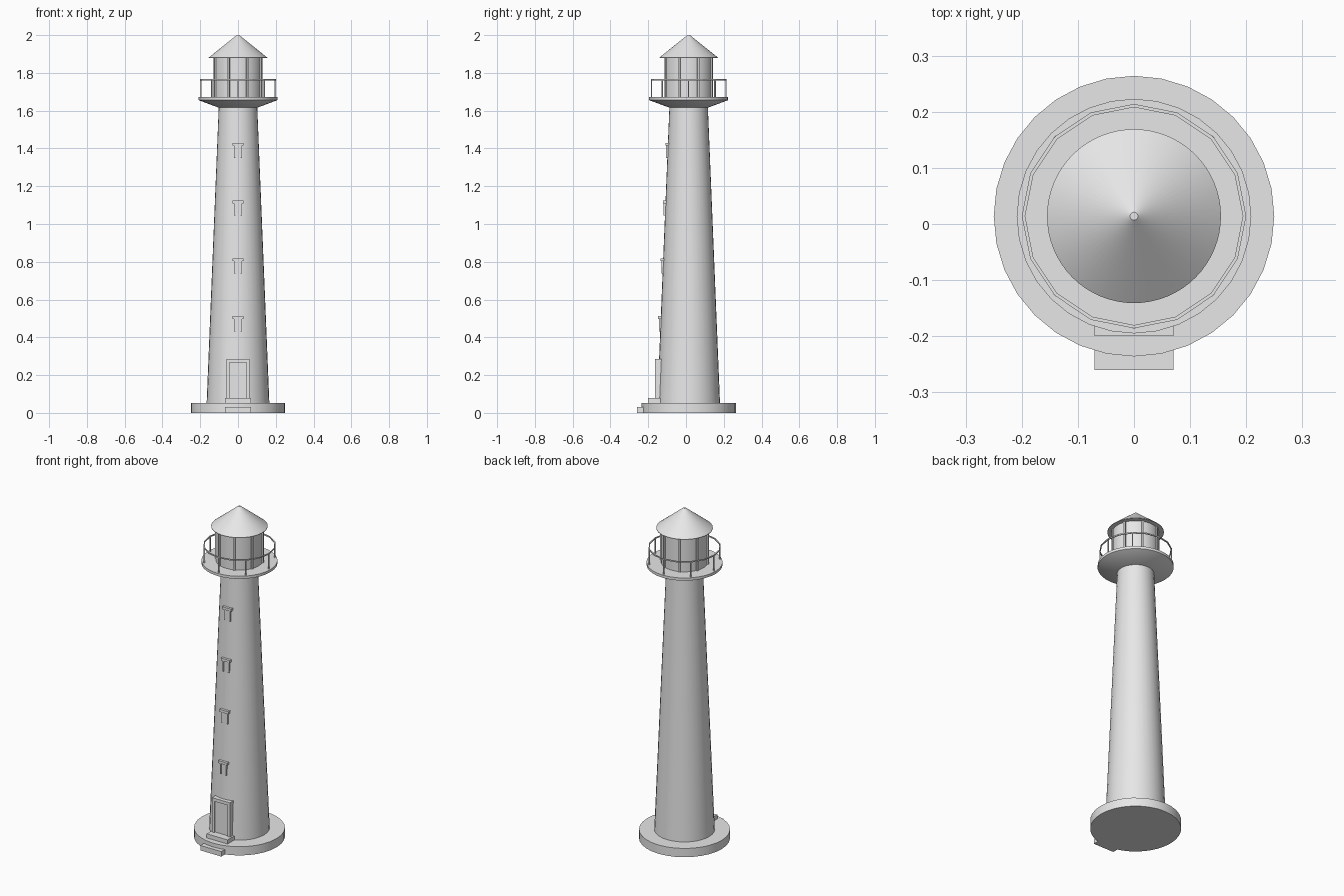
import bpy
import bmesh
from math import cos, sin, pi, radians

cube = bpy.data.objects.get("Cube")
if cube:
    bpy.data.objects.remove(cube)

AXIS_Y = 0.014  # tower axis, set back to leave room for the steps

grey = bpy.data.materials.new("light_grey")
grey.use_nodes = True
grey.diffuse_color = (0.8, 0.8, 0.8, 1)
grey.node_tree.nodes["Principled BSDF"].inputs["Base Color"].default_value = (0.8, 0.8, 0.8, 1)


def finish(name, bm, smooth=False):
    bmesh.ops.recalc_face_normals(bm, faces=bm.faces)
    mesh = bpy.data.meshes.new(name)
    bm.to_mesh(mesh)
    bm.free()
    mesh.materials.append(grey)
    obj = bpy.data.objects.new(name, mesh)
    bpy.context.collection.objects.link(obj)
    if smooth:
        bpy.ops.object.select_all(action='DESELECT')
        obj.select_set(True)
        bpy.context.view_layer.objects.active = obj
        bpy.ops.object.shade_smooth_by_angle(angle=radians(25))
    return obj


def lathe(name, profile, sides=32, closed=False, smooth=True):
    """Turn (radius, z) points about the tower axis."""
    bm = bmesh.new()
    rings = []
    for r, z in profile:
        rings.append([bm.verts.new((r * sin(2 * pi * i / sides),
                                    AXIS_Y + r * cos(2 * pi * i / sides), z))
                      for i in range(sides)])
    pairs = list(zip(rings, rings[1:]))
    if closed:
        pairs.append((rings[-1], rings[0]))
    else:
        bm.faces.new(rings[0])
        bm.faces.new(rings[-1])
    for a, b in pairs:
        for i in range(sides):
            j = (i + 1) % sides
            bm.faces.new((a[i], a[j], b[j], b[i]))
    return finish(name, bm, smooth)


def box(name, x, y, z):
    """Box from (min, max) ranges."""
    bm = bmesh.new()
    bmesh.ops.create_cube(bm, size=1)
    for v in bm.verts:
        v.co = [r[0] if c < 0 else r[1] for c, r in zip(v.co, (x, y, z))]
    return finish(name, bm)


def upright(name, angle, radius, size, low, high):
    """Square bar standing at an angle round the axis."""
    h = size / 2
    obj = box(name, (-h, h), (-h, h), (low, high))
    obj.location = (radius * sin(angle), AXIS_Y + radius * cos(angle), 0)
    obj.rotation_euler.z = -angle
    return obj


def wall_radius(z):
    return 0.166 - 0.064 * (z - 0.053) / 1.563


# Masonry
lathe("base_plinth", [(0.25, 0), (0.25, 0.053)])
lathe("tower", [(0.166, 0.053), (0.102, 1.616)])
lathe("gallery_deck", [(0.102, 1.616), (0.205, 1.654), (0.209, 1.656), (0.209, 1.672)])

# Lantern room and roof
lathe("lantern_room", [(0.129, 1.672), (0.129, 1.878)])
lathe("roof", [(0.155, 1.878), (0.155, 1.881), (0.007, 2.0)], sides=64)
for i in range(8):
    upright(f"lantern_mullion_{i + 1}", (i + 0.5) * pi / 4, 0.13, 0.012, 1.672, 1.879)

# Gallery railing
lathe("gallery_rail", [(0.194, 1.76), (0.2, 1.76), (0.2, 1.767), (0.194, 1.767)],
      sides=16, closed=True, smooth=False)
for i in range(8):
    upright(f"rail_post_{i + 1}", i * pi / 4, 0.197, 0.006, 1.67, 1.763)

# Windows climbing the front wall
for i in range(4):
    top = 0.512 + i * 0.306
    face = AXIS_Y - wall_radius(top)
    back = face + 0.03
    box(f"window_pane_{i + 1}", (-0.015, 0.015), (face - 0.007, back), (top - 0.08, top - 0.01))
    for side, s in (("left", 1), ("right", -1)):
        box(f"window_jamb_{side}_{i + 1}", sorted((s * 0.014, s * 0.021)),
            (face - 0.01, back), (top - 0.08, top - 0.01))
    box(f"window_lintel_{i + 1}", (-0.03, 0.03), (face - 0.014, back), (top - 0.015, top))

# Doorway
box("door", (-0.045, 0.045), (-0.155, -0.1), (0.075, 0.27))
for side, s in (("left", 1), ("right", -1)):
    box(f"door_jamb_{side}", sorted((s * 0.044, s * 0.06)), (-0.164, -0.1), (0.075, 0.268))
box("door_lintel", (-0.06, 0.06), (-0.164, -0.1), (0.267, 0.286))

# Steps
box("upper_step", (-0.07, 0.07), (-0.2, -0.1), (0.053, 0.078))
box("lower_step", (-0.07, 0.07), (-0.26, -0.2), (0, 0.03))
